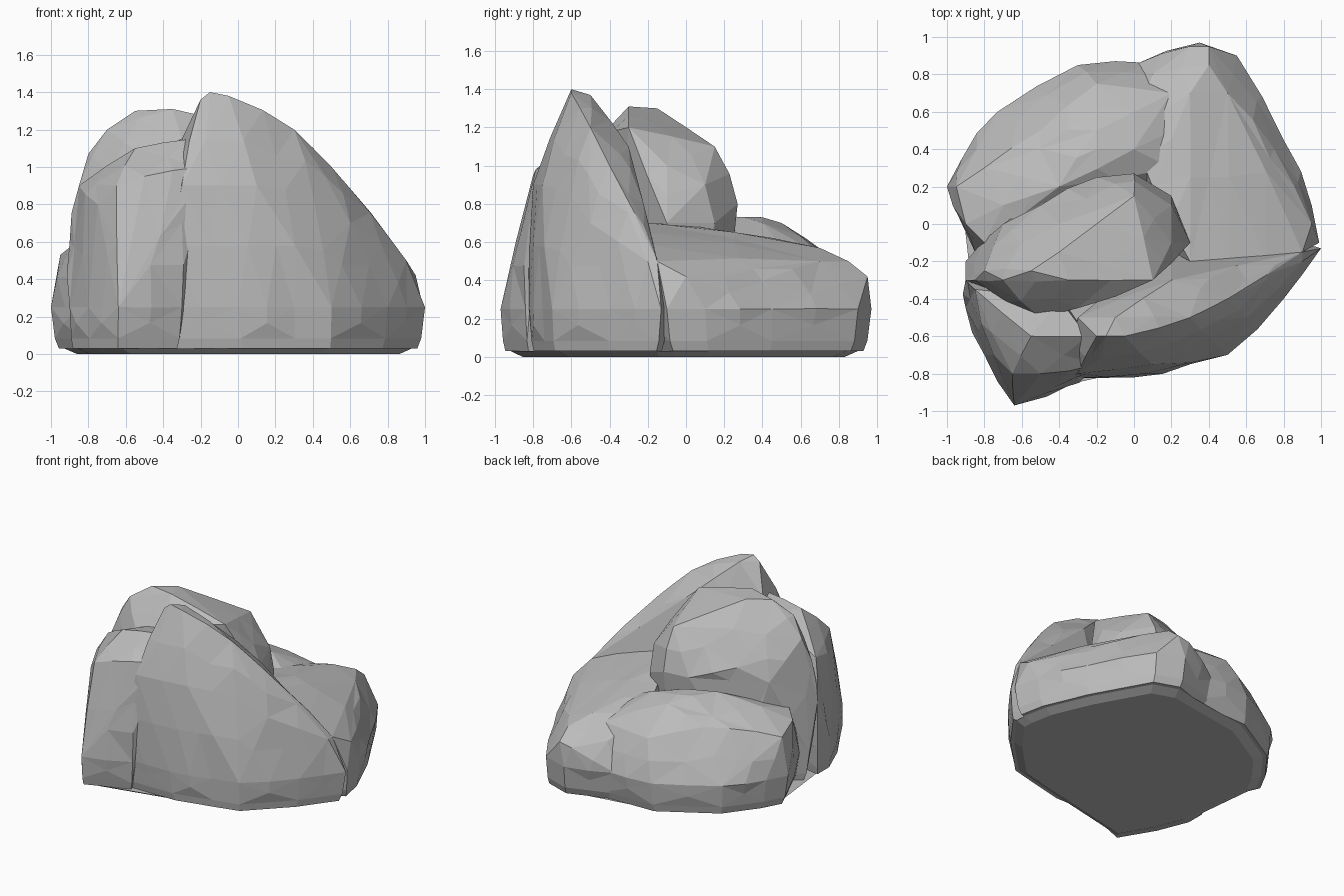
import bpy
import bmesh
import random
from mathutils import Vector

random.seed(4)

if "Cube" in bpy.data.objects:
    bpy.data.objects.remove(bpy.data.objects["Cube"], do_unlink=True)

# Single stone colour
stone = bpy.data.materials.new("stone_grey")
stone.use_nodes = True
grey = (.5, .5, .5, 1)
stone.diffuse_color = grey
shader = next(node for node in stone.node_tree.nodes if node.type == "BSDF_PRINCIPLED")
shader.inputs["Base Color"].default_value = grey
shader.inputs["Roughness"].default_value = .9

BELT_HEIGHT = .25
FOOT_HEIGHT = .03
FOOT_SCALE = .93
LONG_EDGE = .3
CHIP = .02


def ring(outline, height, scale=1):
    """Lift a plan outline to a height, scaled about its own centre."""
    flat = [Vector((x, y, height)) for x, y in outline]
    centre = sum(flat, Vector()) / len(flat)
    return [centre + (point - centre) * scale for point in flat]


def wrap(name, points, chip):
    """Wrap points in a faceted hull, then chip its long edges."""
    bm = bmesh.new()
    for point in points:
        bm.verts.new(point)
    hull = bmesh.ops.convex_hull(bm, input=bm.verts[:])
    buried = set(hull["geom_interior"]) | set(hull["geom_unused"])
    bmesh.ops.delete(bm, geom=[item for item in buried if isinstance(item, bmesh.types.BMVert)],
                     context="VERTS")
    long_edges = [edge for edge in bm.edges if edge.calc_length() > LONG_EDGE
                  and max(vert.co.z for vert in edge.verts) > BELT_HEIGHT / 2]
    cut = bmesh.ops.subdivide_edges(bm, edges=long_edges, cuts=1)
    bmesh.ops.triangulate(bm, faces=bm.faces[:])
    bmesh.ops.recalc_face_normals(bm, faces=bm.faces[:])
    bm.normal_update()
    for item in cut["geom_inner"]:
        if isinstance(item, bmesh.types.BMVert):
            item.co += item.normal * random.uniform(0, chip)
    mesh = bpy.data.meshes.new(name)
    bm.to_mesh(mesh)
    bm.free()
    mesh.materials.append(stone)
    bpy.context.collection.objects.link(bpy.data.objects.new(name, mesh))


def boulder(name, belt, crown):
    """Stone with a tucked-in foot, a widest belt and a crown of corners."""
    foot = ring(belt, FOOT_HEIGHT, FOOT_SCALE)
    hem = ring(belt, BELT_HEIGHT / 3, (1 + FOOT_SCALE) / 2)
    wrap(name, foot + hem + ring(belt, BELT_HEIGHT) + [Vector(corner) for corner in crown], CHIP)
    return foot


# Tall slab leaning across the front
slab_foot = boulder(
    "front_slab",
    belt=[(-.4, -.82), (0, -.82), (.3, -.75), (.5, -.7), (.8, -.4), (1, -.13), (.9, -.1), (.2, -.1)],
    crown=[(-.2, -.6, 1.36), (-.15, -.6, 1.4), (-.05, -.6, 1.38), (-.1, -.5, 1.37),
           (.2, -.3, 1.1), (.3, -.5, 1.2), (.5, -.4, 1), (.6, -.3, .85),
           (.9, -.2, .5), (.9, -.15, .5), (-.3, -.8, .9), (.1, -.75, .9),
           (.4, -.6, .85), (.6, -.5, .7), (-.3, -.5, 1.15)])

# Lower shoulder at the front corner
shoulder_foot = boulder(
    "front_shoulder",
    belt=[(-.9, -.3), (-.9, -.45), (-.8, -.7), (-.64, -.97), (-.3, -.84), (-.4, -.4)],
    crown=[(-.9, -.3, .6), (-.85, -.35, .9), (-.75, -.7, .8), (-.65, -.8, .9),
           (-.5, -.8, .95), (-.55, -.6, 1.1), (-.25, -.6, 1.15), (-.2, -.75, 1),
           (-.4, -.4, 1.1), (-.6, -.9, .5), (-.3, -.82, .7)])

# Rounded boulder behind the slab
boulder(
    "middle_boulder",
    belt=[(-.9, -.2), (-.5, .1), (0, .2), (.2, 0), (-.3, -.4)],
    crown=[(-.9, -.3, .6), (-.85, -.3, .9), (-.8, -.25, 1.07), (-.7, -.3, 1.2),
           (-.55, -.25, 1.3), (-.35, -.3, 1.31), (-.4, -.15, 1.3), (-.2, -.2, 1.25),
           (-.3, -.45, 1.15), (-.5, -.5, 1.05), (-.2, 0, 1.15), (0, .15, 1.1),
           (-.4, 0, 1.13), (0, .27, .8), (-.2, .25, .8), (.2, .1, .9),
           (.2, -.1, 1), (.3, -.1, .7), (.2, .15, .7), (-.5, .1, .9), (-.7, 0, .8),
           (-.6, -.1, 1.1), (.1, -.3, 1.2)])

# Low ledge wrapping the back corner
ledge_foot = boulder(
    "back_ledge",
    belt=[(-.85, -.15), (-1, .2), (-.92, .35), (-.73, .6), (-.3, .85), (.1, .86), (.3, .6), (.2, 0)],
    crown=[(-.2, .4, .73), (-.2, .5, .7), (-.4, .2, .73), (0, .4, .7),
           (-.7, .1, .66), (-.8, .3, .57), (-.5, .5, .6), (0, .6, .63),
           (.2, .7, .53), (-.2, .75, .53), (-.95, .2, .53), (-.9, 0, .57),
           (-.8, -.1, .6), (.2, .3, .6)])

# Low side boulder reaching the rear point
side_foot = boulder(
    "side_boulder",
    belt=[(.35, .97), (.55, .9), (.8, .45), (.95, .1), (.99, -.1), (.5, -.25), (0, 0), (0, .85)],
    crown=[(.3, .95, .4), (.4, .95, .42), (.4, .85, .5), (.3, .7, .57),
           (.5, .7, .5), (.1, .8, .45), (0, .5, .57), (.3, .3, .57),
           (.1, .2, .65), (.3, -.2, .7), (.5, -.2, .65), (.6, .3, .5),
           (.8, .1, .47), (.75, .4, .4), (.95, 0, .42), (.9, -.15, .5)])

# Flat underside tying the stones together
plan = [point.xy for point in slab_foot + shoulder_foot + ledge_foot + side_foot]
wrap("rock_underside", ring(plan, 0, .9) + ring(plan, FOOT_HEIGHT, .97), 0)
